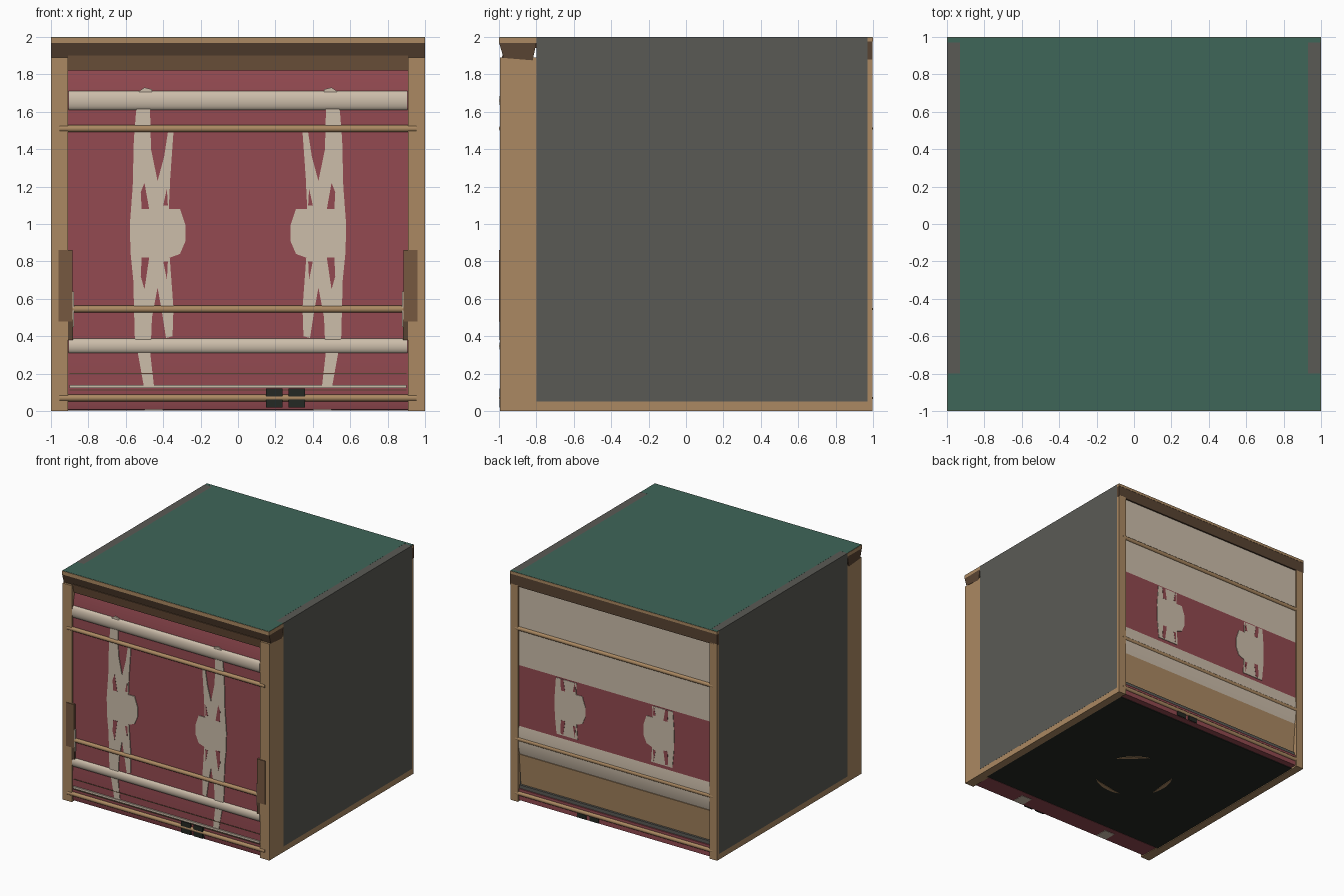
import bpy, bmesh, math
from mathutils import Vector

if "Cube" in bpy.data.objects:
    bpy.data.objects.remove(bpy.data.objects["Cube"])


def mat(name, r, g, b):
    lin = [((c / 255 + 0.055) / 1.055) ** 2.4 for c in (r, g, b)]
    m = bpy.data.materials.new(name)
    m.diffuse_color = (*lin, 1)
    m.use_nodes = True
    m.node_tree.nodes["Principled BSDF"].inputs["Base Color"].default_value = m.diffuse_color
    return m


RED = mat("dull_red", 146, 73, 80)
CREAM = mat("cream", 204, 189, 170)
TAN = mat("tan_wood", 171, 137, 98)
BROWN = mat("brown_wood", 118, 88, 64)
DARK = mat("dark_brown", 88, 67, 50)
GREY = mat("grey", 90, 90, 85)
GREEN = mat("green", 62, 102, 89)
BLACK = mat("black", 36, 40, 35)


def finish(name, bm, m):
    bmesh.ops.recalc_face_normals(bm, faces=bm.faces)
    me = bpy.data.meshes.new(name)
    bm.to_mesh(me)
    bm.free()
    me.materials.append(m)
    ob = bpy.data.objects.new(name, me)
    bpy.context.collection.objects.link(ob)
    return ob


def box(name, x, y, z, m):
    bm = bmesh.new()
    bmesh.ops.create_cube(bm, size=1)
    for v in bm.verts:
        v.co = Vector([(a + b) / 2 + c * (b - a) for (a, b), c in zip((x, y, z), v.co)])
    return finish(name, bm, m)


def pair(name, x, y, z, m):
    box("right_" + name, x, y, z, m)
    box("left_" + name, (-x[1], -x[0]), y, z, m)


def prism(name, pts, offset, m):
    """Extrude a closed 3D outline by an offset vector."""
    bm = bmesh.new()
    f = bm.faces.new([bm.verts.new(p) for p in pts])
    r = bmesh.ops.extrude_face_region(bm, geom=[f])
    moved = [v for v in r["geom"] if isinstance(v, bmesh.types.BMVert)]
    bmesh.ops.translate(bm, verts=moved, vec=offset)
    ob = finish(name, bm, m)
    return ob


def bar(name, profile, half, m):
    """Sweep a (y, z) profile across the width."""
    return prism(name, [(-half, y, z) for y, z in profile], (2 * half, 0, 0), m)


def smooth(ob):
    bpy.ops.object.select_all(action='DESELECT')
    ob.select_set(True)
    bpy.context.view_layer.objects.active = ob
    bpy.ops.object.shade_smooth_by_angle(angle=math.radians(35))


def roll(name, y, z, ry, rz, half, m, n=20):
    pts = [(y + ry * math.cos(i * math.tau / n), z + rz * math.sin(i * math.tau / n)) for i in range(n)]
    smooth(bar(name, pts, half, m))


# Timber frame: posts and side walls
pair("front_post", (0.91, 0.999), (-0.994, -0.80), (0, 1.89), TAN)
pair("rear_post", (0.925, 0.999), (0.97, 0.998), (0, 1.89), TAN)
pair("side_wall", (0.93, 0.9992), (-0.80, 0.97), (0, 1.99), TAN)

# Thin grey side covers
pair("side_cover", (0.93, 1), (-0.80, 0.97), (0.05, 1.9995), GREY)

# Green top sheet over a timber roof
box("roof_board", (-0.93, 0.93), (-0.97, 0.97), (1.94, 1.9992), BROWN)
box("top_sheet", (-0.93, 0.93), (-0.80, 0.97), (1.98, 2), GREEN)
box("top_sheet_front", (-0.998, 0.998), (-0.996, -0.80), (1.99, 2), GREEN)
box("top_sheet_rear", (-0.998, 0.998), (0.97, 0.997), (1.99, 2), GREEN)
box("front_top_trim", (-1, 1), (-1, -0.80), (1.967, 1.998), TAN)
box("rear_top_trim", (-1, 1), (0.97, 1), (1.975, 1.998), TAN)

# Cornices: sloped mouldings front and rear
bar("front_cornice", [(-0.999, 1.968), (-0.975, 1.888), (-0.82, 1.875), (-0.80, 1.968)], 1, DARK)
bar("front_lower_moulding", [(-0.985, 1.90), (-0.965, 1.82), (-0.82, 1.82), (-0.82, 1.90)], 0.91, BROWN)
box("rear_cornice", (-1, 1), (0.97, 0.998), (1.88, 1.976), DARK)

# Red front curtain, rolling under the base
smooth(bar("front_curtain", [(-0.95, 1.83), (-0.972, 1.74), (-0.98, 1.6), (-0.98, 0.28), (-0.984, 0.20),
                             (-0.98, 0.13), (-0.985, 0.06), (-0.97, 0.008), (-0.80, 0.004), (-0.80, 0.05),
                             (-0.90, 0.06), (-0.94, 0.15), (-0.94, 1.83)], 0.91, RED))

# Cream rolls and thin trims on the front
roll("upper_cream_roll", -0.975, 1.66, 0.024, 0.052, 0.905, CREAM)
roll("lower_cream_roll", -0.975, 0.348, 0.024, 0.04, 0.905, CREAM)
box("lower_cream_strip", (-0.9, 0.9), (-0.992, -0.97), (0.122, 0.14), CREAM)
for z in (0.2, 0.112):
    box("dark_seam", (-0.9, 0.9), (-0.988, -0.97), (z - 0.003, z + 0.003), DARK)

# Rods front and rear
for side, y in (("front", -0.983), ("rear", 0.983)):
    for z in (1.51, 0.545, 0.07):
        roll(side + "_rod", y, z, 0.017, 0.018, 0.955, TAN, 12)
# Dark clips on the lowest rods
for x in (0.15, 0.27):
    box("front_clip", (x, x + 0.088), (-0.998, -0.95), (0.02, 0.12), BLACK)
    box("rear_clip", (x, x + 0.088), (0.93, 0.992), (0.015, 0.065), BLACK)

# Side brackets on the front posts
pair("bracket_plate", (0.885, 0.96), (-1, -0.97), (0.48, 0.86), BROWN)
pair("bracket_foot", (0.882, 0.91), (-0.998, -0.96), (0.38, 0.49), DARK)
pair("bracket_strip", (0.878, 0.886), (-0.998, -0.96), (0.45, 0.64), CREAM)

# Abstract cream motif: outline and red eyelets, mirrored in x
MOTIF = [(0.53, 1.71), (0.545, 1.6), (0.557, 1.45), (0.563, 1.2), (0.578, 1.0), (0.575, 0.85), (0.56, 0.7),
         (0.552, 0.4), (0.53, 0.28), (0.505, 0.14), (0.45, 0.14), (0.468, 0.3), (0.46, 0.5), (0.43, 0.66),
         (0.405, 0.52), (0.385, 0.39), (0.35, 0.40), (0.345, 0.55), (0.365, 0.82), (0.31, 0.84), (0.28, 0.91),
         (0.28, 0.99), (0.31, 1.08), (0.37, 1.08), (0.362, 1.25), (0.345, 1.49), (0.375, 1.49), (0.395, 1.36),
         (0.43, 1.23), (0.465, 1.40), (0.47, 1.60), (0.46, 1.72), (0.50, 1.73)]
EYELETS = [[(0.515, 1.08), (0.475, 1.08), (0.50, 1.22), (0.52, 1.17)],
           [(0.515, 0.82), (0.475, 0.82), (0.50, 0.65), (0.52, 0.72)],
           [(0.40, 1.10), (0.375, 1.10), (0.38, 1.19)], [(0.40, 0.80), (0.375, 0.80), (0.38, 0.70)]]


def clip(pts, lo, hi):
    """Keep the part of an outline between two heights."""
    for h, s in ((lo, 1), (hi, -1)):
        out = []
        for p, q in zip(pts, pts[1:] + pts[:1]):
            dp, dq = s * (p[1] - h), s * (q[1] - h)
            if dp >= 0:
                out.append(p)
            if dp * dq < 0:
                t = dp / (dp - dq)
                out.append((p[0] + t * (q[0] - p[0]), h))
        pts = out
    return pts


for sx in (-1, 1):
    prism("front_motif", [(sx * x, -0.9865, z) for x, z in MOTIF], (0, 0.009, 0), CREAM)
    middle = clip(MOTIF, 0.69, 1.18)
    prism("rear_motif", [(sx * x, 0.989, z) for x, z in middle], (0, -0.006, 0), CREAM)
    for e in EYELETS:
        prism("front_eyelet", [(sx * x, -0.988, z) for x, z in e], (0, 0.004, 0), RED)
        prism("rear_eyelet", [(sx * x, 0.9905, z) for x, z in clip(e, 0.7, 1.18)], (0, -0.004, 0), RED)
    # motif tail carried under the hem
    a, b = sorted((sx * 0.40, sx * 0.50))
    box("hem_motif", (a, b), (-0.96, -0.85), (0.002, 0.01), CREAM)

# Rear wall: boarding, cream upper panel, red band, cream bulge, sloped tan board
box("rear_boarding", (-0.92, 0.92), (0.95, 0.9843), (0.75, 1.89), BROWN)
box("rear_cream_panel", (-0.925, 0.925), (0.95, 0.985), (1.19, 1.89), CREAM)
box("rear_red_band", (-0.925, 0.925), (0.95, 0.985), (0.64, 1.19), RED)
smooth(bar("rear_cream_bulge", [(0.95, 0.66), (0.985, 0.66), (0.992, 0.60), (0.992, 0.52), (0.985, 0.45),
                                (0.97, 0.40), (0.94, 0.40)], 0.925, CREAM))
bar("rear_lower_board", [(0.94, 0.41), (0.98, 0.41), (0.955, 0.12), (0.92, 0.12)], 0.925, TAN)
box("rear_grey_strip", (-0.925, 0.925), (0.94, 0.975), (0.11, 0.14), GREY)
box("rear_red_hem", (-0.925, 0.925), (0.92, 0.985), (0.012, 0.11), RED)

# Black underside with thin arcs
box("underside", (-0.93, 0.93), (-0.80, 0.93), (0.006, 0.04), BLACK)
for k, (start, span) in enumerate(((0.4, 0.9), (2.6, 0.9), (4.4, 1.0))):
    arc = []
    for i in range(9):
        t = start + span * i / 8
        arc.append((0.32 * math.cos(t), 0.32 * math.sin(t), 0.002))
    for i in range(8, -1, -1):
        t = start + span * i / 8
        w = 0.319 - 0.035 * math.sin(math.pi * i / 8)
        arc.append((w * math.cos(t), w * math.sin(t), 0.002))
    prism("underside_arc", arc, (0, 0, 0.006), TAN)
